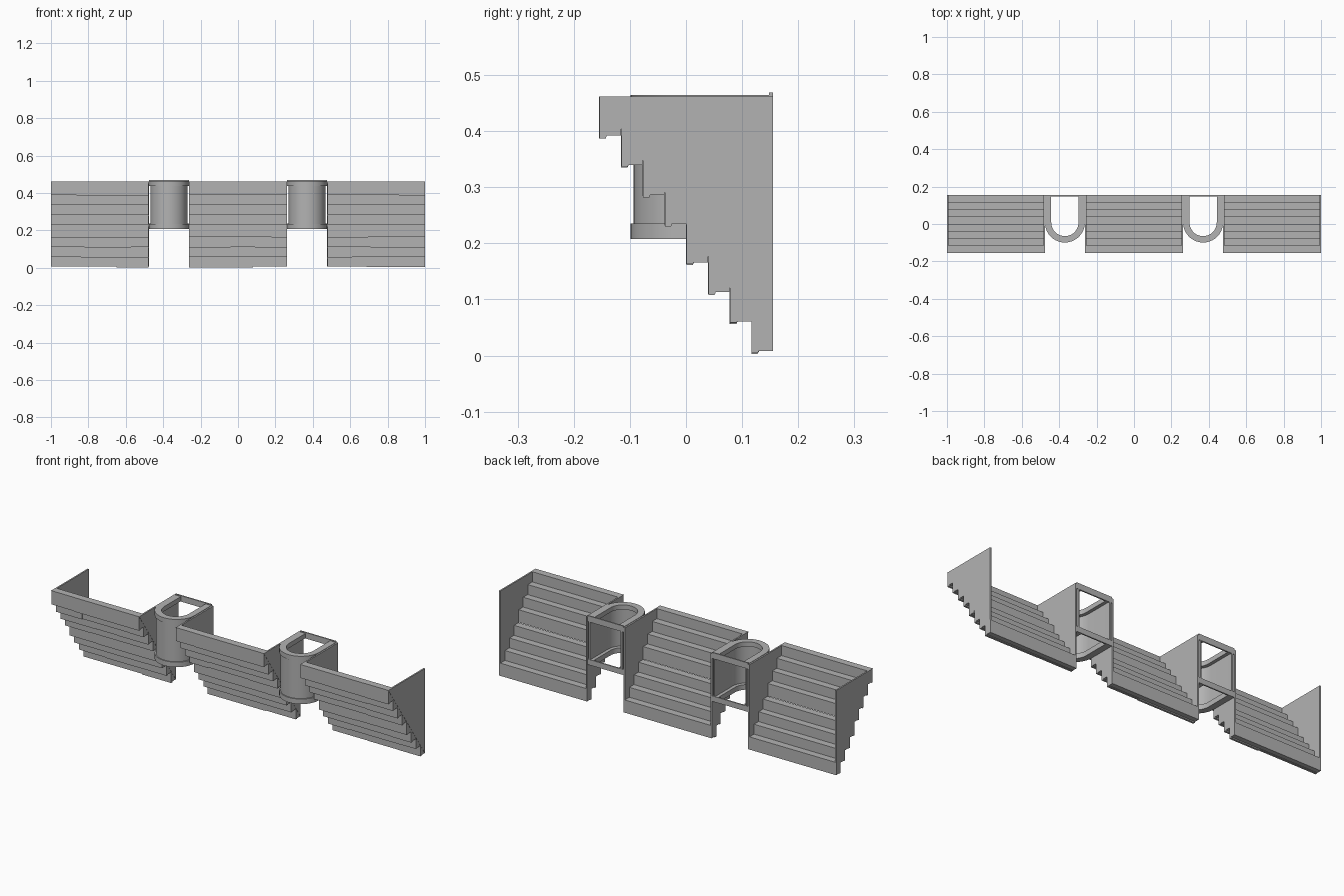
import bpy, bmesh, math, random

if "Cube" in bpy.data.objects:
    bpy.data.objects.remove(bpy.data.objects["Cube"])

random.seed(4)
stone = bpy.data.materials.new("grey_stone")
stone.diffuse_color = (0.45, 0.45, 0.45, 1)
stone.use_nodes = True
stone.node_tree.nodes["Principled BSDF"].inputs["Base Color"].default_value = stone.diffuse_color


def make_object(name, bm):
    bmesh.ops.recalc_face_normals(bm, faces=bm.faces)
    mesh = bpy.data.meshes.new(name)
    bm.to_mesh(mesh)
    bm.free()
    mesh.materials.append(stone)
    obj = bpy.data.objects.new(name, mesh)
    bpy.context.collection.objects.link(obj)
    return obj


def prism(bm, points, offset):
    """Closed polygon pushed along an offset vector."""
    face = bm.faces.new([bm.verts.new(p) for p in points])
    new = bmesh.ops.extrude_face_region(bm, geom=[face], use_keep_orig=True)["geom"]
    bmesh.ops.translate(bm, vec=offset, verts=[v for v in new if isinstance(v, bmesh.types.BMVert)])


def box(bm, x0, x1, y0, y1, z0, z1):
    prism(bm, [(x0, y0, z0), (x1, y0, z0), (x1, y1, z0), (x0, y1, z0)], (0, 0, z1 - z0))


BACK = 0.155
ROW_BOTTOMS = [0.387, 0.335, 0.282, 0.230, 0.161, 0.108, 0.056, 0.003]
ROW_DEPTH = 0.0388
PANEL = 0.008


# Corbelled courses: rows of stone blocks stepping back toward the base
def stepped_wall(name, x0, x1):
    bm = bmesh.new()
    for i, z in enumerate(ROW_BOTTOMS):
        y = -BACK + i * ROW_DEPTH
        top = 0.462 if i == 0 else z + 0.073
        cuts = [x0] + sorted(x0 + (x1 - x0) * f for f in
                             (random.uniform(0.2, 0.45), random.uniform(0.6, 0.85))) + [x1]
        for a, b in zip(cuts, cuts[1:]):
            low = z + random.choice((0, 0.002, 0.003))
            yf = y + random.choice((0, 0.001))
            # block with a small drip lip along its lower front edge
            section = [(yf, low), (yf + 0.011, low), (yf + 0.013, z + 0.005),
                       (y + ROW_DEPTH, z + 0.005), (y + ROW_DEPTH, top), (yf, top)]
            prism(bm, [(a, p, q) for p, q in section], (b - a, 0, 0))
    make_object(name, bm)


# Triangular panel closing each end of a stepped wall
def end_panel(name, x):
    bm = bmesh.new()
    prism(bm, [(x, -BACK, 0.462), (x, BACK, 0.462), (x, BACK, 0.008)], (PANEL, 0, 0))
    make_object(name, bm)


for label, a, b in (("left", -1, -0.477), ("middle", -0.262, 0.262), ("right", 0.477, 1)):
    stepped_wall(label + "_stepped_wall", a + 0.001, b - 0.001)
    end_panel(label + "_wall_end_panel_a", a)
    end_panel(label + "_wall_end_panel_b", b - PANEL)


def u_path(cx, r, cy, back, steps=20):
    arc = [(cx - r * math.cos(math.pi * i / steps), cy - r * math.sin(math.pi * i / steps))
           for i in range(steps + 1)]
    return [(cx - r, back)] + arc + [(cx + r, back)]


# Open-backed U-shaped band, used for both rims and shell
def u_band(name, cx, outer, inner, cy, z0, z1):
    bm = bmesh.new()
    rows = []
    for o, i in zip(u_path(cx, outer, cy, BACK), u_path(cx, inner, cy, BACK)):
        rows.append([bm.verts.new((*p, z)) for p, z in ((o, z0), (o, z1), (i, z1), (i, z0))])
    for p, q in zip(rows, rows[1:]):
        for k in range(4):
            bm.faces.new((p[k], p[(k + 1) % 4], q[(k + 1) % 4], q[k]))
    bm.faces.new(rows[0])
    bm.faces.new(rows[-1])
    obj = make_object(name, bm)
    bpy.ops.object.select_all(action='DESELECT')
    bpy.context.view_layer.objects.active = obj
    obj.select_set(True)
    bpy.ops.object.shade_smooth_by_angle()


# Half-round turrets in the two gaps
for label, cx in (("left", -0.3695), ("right", 0.3695)):
    u_band(label + "_turret_shell", cx, 0.099, 0.091, 0.005, 0.225, 0.447)
    u_band(label + "_turret_top_rim", cx, 0.107, 0.073, 0.008, 0.439, 0.464)
    u_band(label + "_turret_bottom_rim", cx, 0.107, 0.073, 0.008, 0.208, 0.235)
    for part, z0, z1 in (("top", 0.437, 0.469), ("bottom", 0.207, 0.236)):
        bm = bmesh.new()
        box(bm, cx - 0.107, cx + 0.107, BACK - 0.007, BACK, z0, z1)
        make_object(f"{label}_turret_{part}_back_bar", bm)
